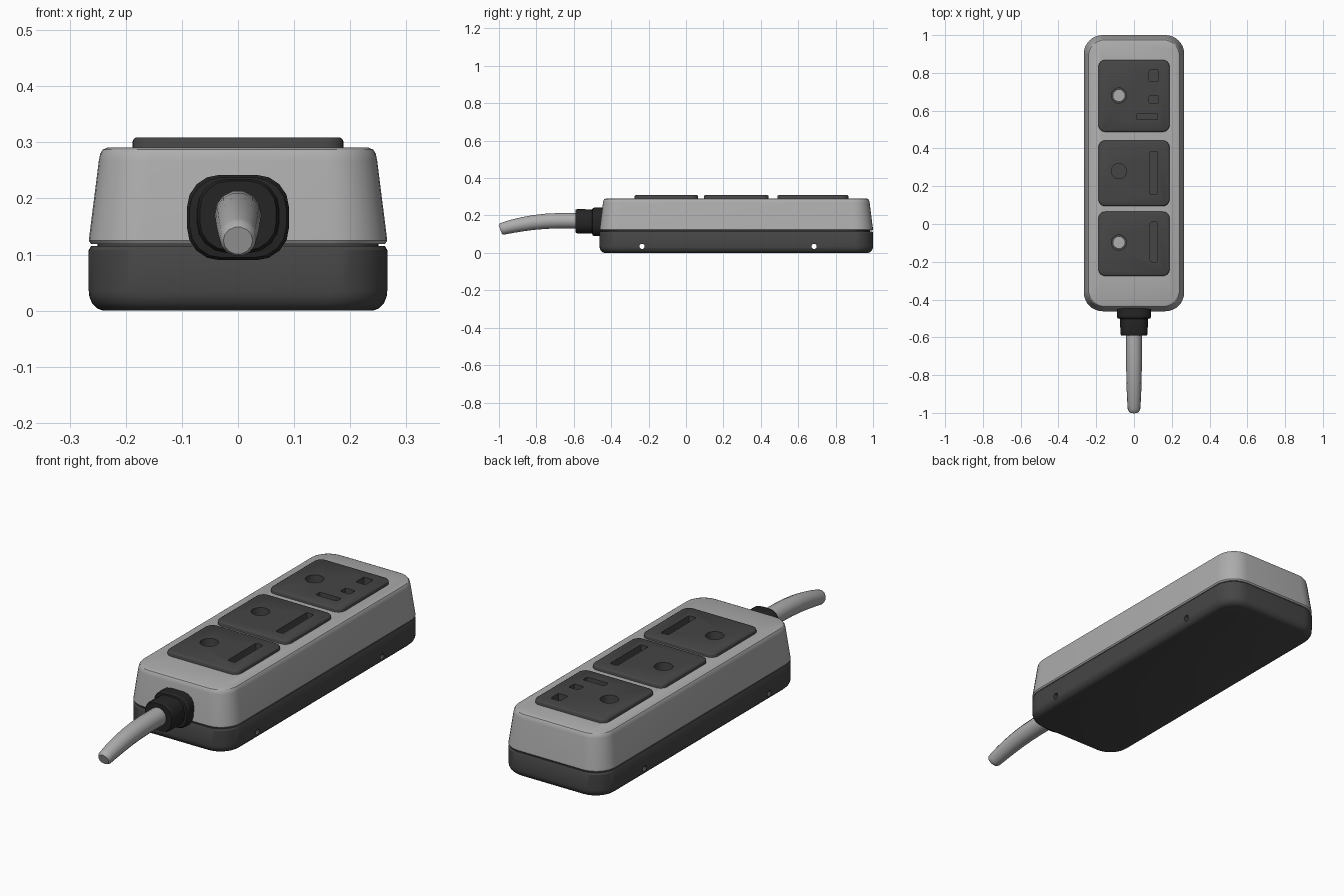
import bpy, bmesh, math
from mathutils import Vector

if "Cube" in bpy.data.objects:
    bpy.data.objects.remove(bpy.data.objects["Cube"])


def material(name, v):
    m = bpy.data.materials.new(name)
    m.diffuse_color = (v, v, v, 1)
    m.use_nodes = True
    m.node_tree.nodes["Principled BSDF"].inputs["Base Color"].default_value = m.diffuse_color
    return m


LIGHT = material("light grey plastic", 0.42)
DARK = material("dark grey plastic", 0.06)
BLACK = material("black rubber", 0.018)


def finish(ob, angle=32):
    bpy.ops.object.select_all(action='DESELECT')
    ob.select_set(True)
    bpy.context.view_layer.objects.active = ob
    bpy.ops.object.shade_smooth_by_angle(angle=math.radians(angle))


def ring(hx, v0, v1, r, seg):
    """Rounded rectangle centred on u = 0, spanning v0..v1."""
    pts = []
    corners = [(hx - r, v1 - r, 0), (-hx + r, v1 - r, 90),
               (-hx + r, v0 + r, 180), (hx - r, v0 + r, 270)]
    for cu, cv, a0 in corners:
        for i in range(seg + 1):
            a = math.radians(a0 + 90 * i / seg)
            pts.append((cu + r * math.cos(a), cv + r * math.sin(a)))
    return pts


def loft(name, mat, sections, seg=8, along_y=False, cx=0):
    """Skin rounded rectangles: each section is (half width, v0, v1, radius, height)."""
    bm = bmesh.new()
    rings = []
    for hx, v0, v1, r, w in sections:
        rings.append([bm.verts.new((u + cx, w, v) if along_y else (u + cx, v, w))
                      for u, v in ring(hx, v0, v1, r, seg)])
    n = len(rings[0])
    for a, b in zip(rings, rings[1:]):
        for i in range(n):
            j = (i + 1) % n
            bm.faces.new((a[i], a[j], b[j], b[i]))
    bm.faces.new(rings[0][::-1])
    bm.faces.new(rings[-1])
    bmesh.ops.recalc_face_normals(bm, faces=bm.faces)
    me = bpy.data.meshes.new(name)
    bm.to_mesh(me)
    bm.free()
    me.materials.append(mat)
    ob = bpy.data.objects.new(name, me)
    bpy.context.collection.objects.link(ob)
    return ob


def cut(ob, cutter):
    mod = ob.modifiers.new("cut", 'BOOLEAN')
    mod.operation = 'DIFFERENCE'
    mod.solver = 'EXACT'
    mod.object = cutter
    bpy.context.view_layer.objects.active = ob
    bpy.ops.object.modifier_apply(modifier=mod.name)
    bpy.data.objects.remove(cutter)


def shell(insets, r=0.1):
    """Sections of the long housing from (inset, height) pairs."""
    return [(0.266 - d, -0.462 + d, 1.0 - d, r - d * 0.5, z) for d, z in insets]


# lower housing with through holes in the sides
base = loft("base", DARK, shell([(0.026, 0), (0.015, 0.004), (0.006, 0.013),
                                 (0.001, 0.025), (0, 0.035), (0, 0.108), (0.004, 0.115)]))
for y in (-0.235, 0.685):
    bpy.ops.mesh.primitive_cylinder_add(vertices=16, radius=0.014, depth=1,
                                        location=(0, y, 0.035), rotation=(0, math.pi / 2, 0))
    hole = bpy.context.object
    hole.data.materials.append(DARK)
    cut(base, hole)
finish(base)

# recessed seam between the halves
seam = loft("seam", DARK, shell([(0.016, 0.105), (0.016, 0.13)]))
finish(seam)

# tapered upper housing
cover = loft("cover", LIGHT, shell([(0.004, 0.119), (0, 0.125), (0.018, 0.268),
                                    (0.0205, 0.28), (0.025, 0.287), (0.034, 0.291)]))

# socket plates: (y0, y1, round hole y, slots as (x, y, width, length))
sockets = [
    (-0.275, 0.065, -0.098, [(0.105, -0.095, 0.038, 0.21)]),
    (0.095, 0.442, 0.28, [(0.105, 0.27, 0.038, 0.23)]),
    (0.488, 0.868, 0.68, [(0.105, 0.785, 0.05, 0.06), (0.105, 0.66, 0.05, 0.04),
                          (0.07, 0.568, 0.11, 0.032)]),
]
for k, (y0, y1, hy, slots) in enumerate(sockets):
    plate_name = "socket_plate_%d" % (k + 1)
    cut(cover, loft("pocket", LIGHT, [(0.175, y0 + 0.012, y1 - 0.012, 0.03, 0.22),
                                      (0.175, y0 + 0.012, y1 - 0.012, 0.03, 0.4)]))
    plate = loft(plate_name, DARK, [
        (0.188, y0, y1, 0.035, 0.23), (0.188, y0, y1, 0.035, 0.302),
        (0.186, y0 + 0.002, y1 - 0.002, 0.034, 0.306),
        (0.181, y0 + 0.007, y1 - 0.007, 0.03, 0.309)], seg=6)
    # round earth hole
    bpy.ops.mesh.primitive_cylinder_add(vertices=24, radius=0.04, depth=0.1,
                                        location=(-0.08, hy, 0.315))
    hole = bpy.context.object
    hole.data.materials.append(DARK)
    cut(plate, hole)
    # slots
    for x, y, w, l in slots:
        cut(plate, loft("slot", DARK, [(w / 2, y - l / 2, y + l / 2, 0.006, z)
                                       for z in (0.265, 0.4)], seg=2, cx=x))
    finish(plate)
    # pale contact at the bottom of the outer holes
    if k != 1:
        bpy.ops.mesh.primitive_cylinder_add(vertices=20, radius=0.03, depth=0.008,
                                            location=(-0.08, hy, 0.267))
        contact = bpy.context.object
        contact.name = "contact_%d" % (k + 1)
        contact.data.materials.append(LIGHT)
finish(cover)

# stepped rubber strain relief
grommet = loft("strain_relief", BLACK, [
    (0.091, 0.09, 0.242, 0.058, -0.43), (0.091, 0.09, 0.242, 0.058, -0.49),
    (0.086, 0.095, 0.237, 0.055, -0.5), (0.074, 0.105, 0.232, 0.052, -0.502),
    (0.072, 0.103, 0.235, 0.052, -0.58), (0.068, 0.108, 0.231, 0.05, -0.59)],
    seg=4, along_y=True)
finish(grommet, 25)

# drooping cable stub
curve = bpy.data.curves.new("cable", 'CURVE')
curve.dimensions = '3D'
curve.bevel_depth = 0.042
curve.bevel_resolution = 5
curve.use_fill_caps = True
path = [(-0.52, 0.171, 1), (-0.60, 0.172, 1), (-0.68, 0.172, 1), (-0.75, 0.169, 0.99),
        (-0.82, 0.162, 0.96), (-0.88, 0.152, 0.92), (-0.93, 0.142, 0.87),
        (-0.97, 0.132, 0.81), (-0.985, 0.128, 0.77), (-0.993, 0.125, 0.62)]
spline = curve.splines.new('POLY')
spline.points.add(len(path) - 1)
for p, (y, z, r) in zip(spline.points, path):
    p.co = (0, y, z, 1)
    p.radius = r
cable = bpy.data.objects.new("cable", curve)
bpy.context.collection.objects.link(cable)
bpy.ops.object.select_all(action='DESELECT')
cable.select_set(True)
bpy.context.view_layer.objects.active = cable
bpy.ops.object.convert(target='MESH')
cable = bpy.context.object
cable.data.materials.clear()
cable.data.materials.append(LIGHT)
finish(cable, 40)
